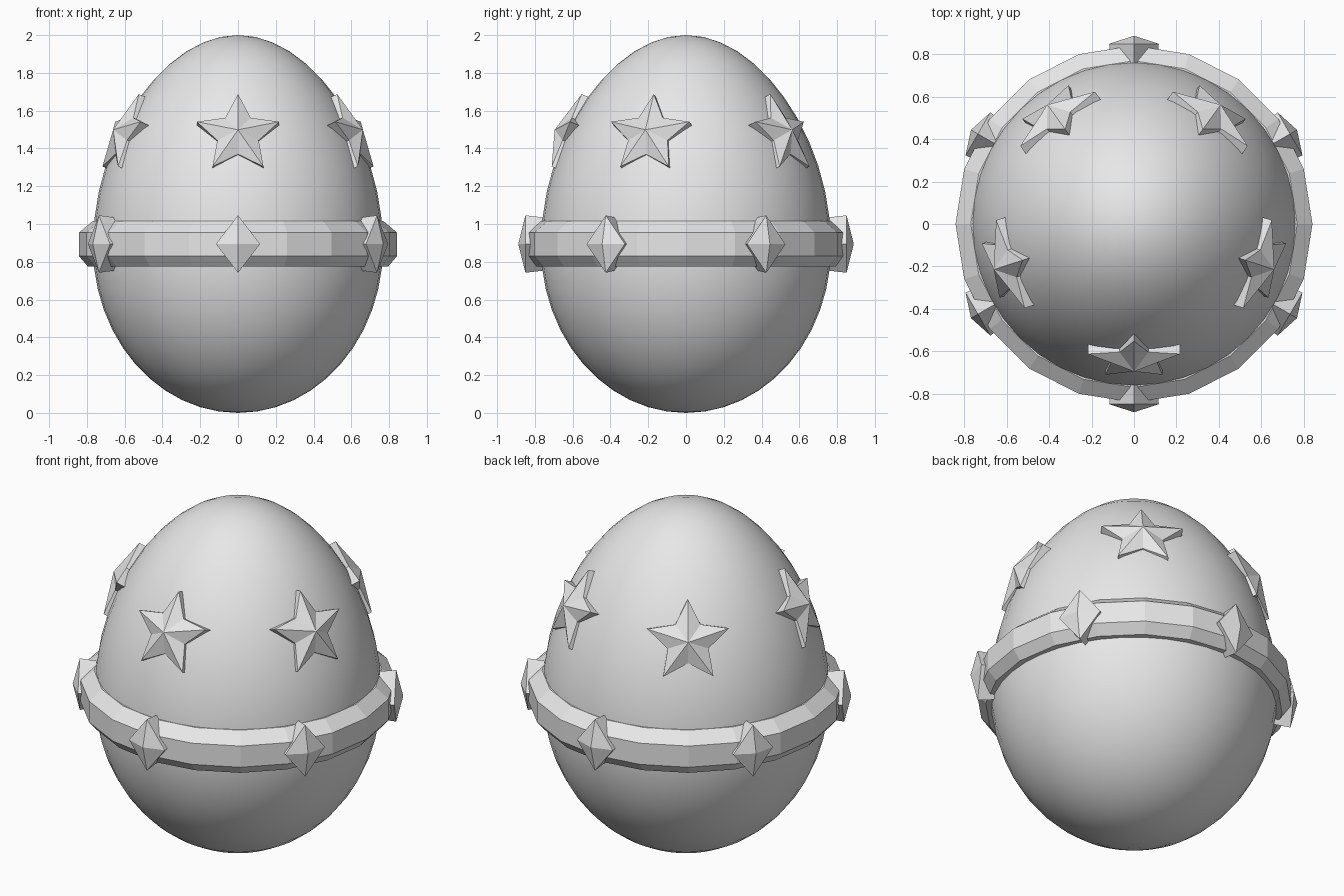
import bpy, bmesh, math
from mathutils import Matrix, Vector

cube = bpy.data.objects.get("Cube")
if cube:
    bpy.data.objects.remove(cube, do_unlink=True)

grey = bpy.data.materials.new("light grey")
grey.use_nodes = True
grey.diffuse_color = (0.8, 0.8, 0.8, 1)
grey.node_tree.nodes["Principled BSDF"].inputs["Base Color"].default_value = (0.8, 0.8, 0.8, 1)


def finish(name, bm, smooth=False):
    bmesh.ops.recalc_face_normals(bm, faces=bm.faces)
    mesh = bpy.data.meshes.new(name)
    bm.to_mesh(mesh)
    bm.free()
    mesh.materials.append(grey)
    for poly in mesh.polygons:
        poly.use_smooth = smooth
    obj = bpy.data.objects.new(name, mesh)
    bpy.context.collection.objects.link(obj)
    return obj


def lathe(name, profile, sides, closed=False, smooth=False):
    """Spin a radius/height profile about the z axis."""
    bm = bmesh.new()
    verts = [bm.verts.new((r, 0, z)) for r, z in profile]
    pairs = list(zip(verts, verts[1:]))
    if closed:
        pairs.append((verts[-1], verts[0]))
    edges = [bm.edges.new(p) for p in pairs]
    bmesh.ops.spin(bm, geom=verts + edges, cent=(0, 0, 0), axis=(0, 0, 1),
                   angle=math.tau, steps=sides, use_merge=True)
    bmesh.ops.remove_doubles(bm, verts=bm.verts, dist=0.0005)
    return finish(name, bm, smooth)


def faceted_plate(name, outline, depth, peak, angle, radius, height, tilt=0.0, taper=1.0):
    """Prism with a pyramid face, set facing outwards around the shell."""
    bm = bmesh.new()
    front = [bm.verts.new((x, y, 0)) for x, y in outline]
    back = [bm.verts.new((x * taper, y * taper, -depth)) for x, y in outline]
    apex = bm.verts.new((0, 0, peak))
    bm.faces.new(back[::-1])
    for i in range(len(outline)):
        j = (i + 1) % len(outline)
        bm.faces.new((front[i], front[j], apex))
        bm.faces.new((back[i], back[j], front[j], front[i]))
    out = Vector((math.cos(angle), math.sin(angle), 0))
    z = Vector((0, 0, 1))
    normal = out * math.cos(tilt) + z * math.sin(tilt)
    up = z * math.cos(tilt) - out * math.sin(tilt)
    frame = Matrix((up.cross(normal), up, normal)).transposed().to_4x4()
    frame.translation = out * radius + z * height
    bm.transform(frame)
    return finish(name, bm)


# Egg shell: round half ellipse below, taller and slightly pointed one above
WIDEST, RADIUS, RINGS = 0.88, 0.768, 24
shell = []
for i in range(RINGS + 1):
    t = math.pi * i / RINGS
    c = math.cos(t)
    rise, point = (2 - WIDEST, 0.09) if c > 0 else (WIDEST, 0)
    shell.append((RADIUS * math.sin(t) * (1 - point * c * c), WIDEST + rise * c))
lathe("egg_shell", shell, 40, smooth=True)

# Bevelled belt
lathe("belt", [(0.70, 1.015), (0.77, 1.015), (0.842, 0.955),
               (0.842, 0.83), (0.795, 0.775), (0.70, 0.775)], 20, closed=True)

# Diamond studs on the belt
diamond = [(0, 0.152), (-0.117, 0), (0, -0.152), (0.117, 0)]
for i in range(6):
    faceted_plate(f"belt_stud_{i + 1}", diamond, 0.09, 0.038,
                  math.radians(270 + 60 * i), 0.85, 0.894, taper=0.93)

# Five-pointed stars on the upper shell
star = []
for i in range(10):
    r = 0.115 if i % 2 else 0.229
    a = math.pi / 2 + math.pi * i / 5
    star.append((r * math.cos(a), r * math.sin(a)))
for i in range(5):
    faceted_plate(f"star_{i + 1}", star, 0.06, 0.06,
                  math.radians(270 + 72 * i), 0.64, 1.476, math.radians(22.5))
